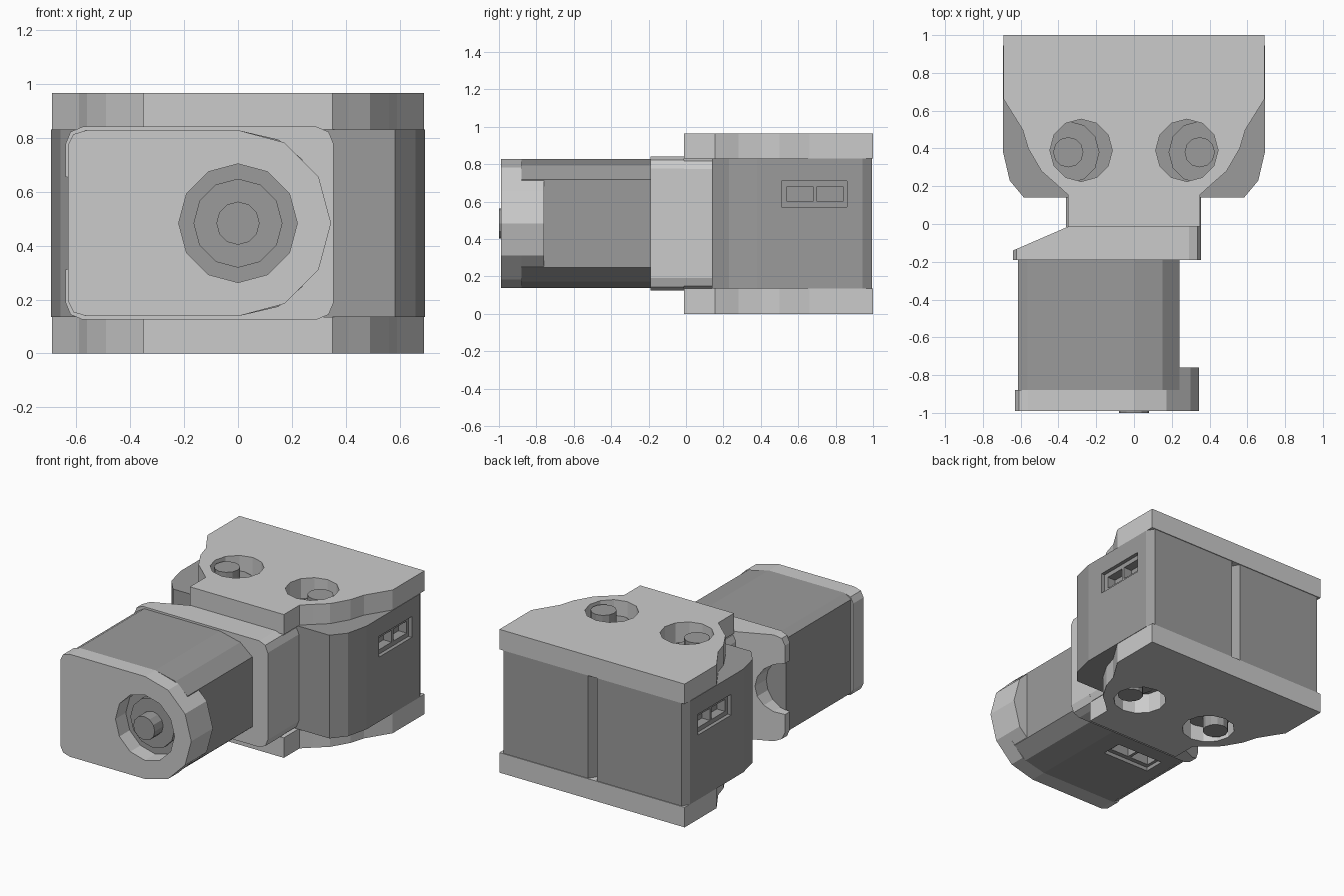
import bpy, bmesh
from math import radians, sin, cos, pi
from mathutils import Matrix, Vector

if "Cube" in bpy.data.objects:
    bpy.data.objects.remove(bpy.data.objects["Cube"])

dark = bpy.data.materials.new("dark_grey")
dark.diffuse_color = (0.33, 0.33, 0.33, 1)
dark.use_nodes = True
dark.node_tree.nodes["Principled BSDF"].inputs["Base Color"].default_value = dark.diffuse_color


def frame(u, v, w, origin):
    m = Matrix((u, v, w)).transposed().to_4x4()
    m.translation = origin
    return m


# Local frames: u = along the body, v = across it, w = along the shaft
WORLD = Matrix.Identity(4)
FRONT = frame((1, 0, 0), (0, 0, -1), (0, 1, 0), (0, -0.88, 0.483))
SIDES = {s: frame((0, -1, 0), (s, 0, 0), (0, 0, 1), (s * 0.348, 0.38, 0.135))
         for s in (1, -1)}


def prism(name, pts, w0, w1, m=WORLD, mat=None):
    bm = bmesh.new()
    f = bm.faces.new([bm.verts.new((p[0], p[1], w0)) for p in pts])
    ext = bmesh.ops.extrude_face_region(bm, geom=[f])["geom"]
    for v in ext:
        if isinstance(v, bmesh.types.BMVert):
            v.co.z = w1
    bm.transform(m)
    bmesh.ops.recalc_face_normals(bm, faces=bm.faces)
    me = bpy.data.meshes.new(name)
    bm.to_mesh(me)
    bm.free()
    ob = bpy.data.objects.new(name, me)
    bpy.context.collection.objects.link(ob)
    if mat:
        me.materials.append(mat)
    return ob


def circle(r, cu=0, cv=0, n=12):
    return [(cu + r * cos(2 * pi * i / n), cv + r * sin(2 * pi * i / n)) for i in range(n)]


def rect(u0, u1, v0, v1):
    return [(u0, v0), (u1, v0), (u1, v1), (u0, v1)]


def rounded(u0, u1, h, r):
    out = []
    for cu, cv, a in ((u1 - r, h - r, 0), (u0 + r, h - r, 90),
                      (u0 + r, r - h, 180), (u1 - r, r - h, 270)):
        out += [(cu + r * cos(radians(a + k)), cv + r * sin(radians(a + k))) for k in (0, 45, 90)]
    return out


def cut(ob, *cutters):
    for c in cutters:
        mod = ob.modifiers.new("cut", 'BOOLEAN')
        mod.operation, mod.solver, mod.object = 'DIFFERENCE', 'EXACT', c
        ev = ob.evaluated_get(bpy.context.evaluated_depsgraph_get())
        me = bpy.data.meshes.new_from_object(ev)
        ob.modifiers.clear()
        ob.data = me
        bpy.data.objects.remove(c)


def mirror_v(half):
    return half + [(u, -v) for u, v in reversed(half) if abs(v) > 1e-6]


# Servo: chamfered body, bosses, shafts and a recessed double socket
def servo(name, m):
    half = [(-0.615, 0.315), (-0.565, 0.345), (0, 0.345), (0.15, 0.31), (0.24, 0.235)]
    body = prism(name + "_body", mirror_v(half), 0, 0.695, m, dark)
    cut(body,
        prism("c", rect(-0.48, -0.13, 0.32, 0.4), 0.435, 0.575, m),
        prism("c", rect(-0.30, -0.16, 0.26, 0.4), 0.465, 0.545, m),
        prism("c", rect(-0.46, -0.32, 0.26, 0.4), 0.465, 0.545, m))
    for end, w, d in (("output", 0, -1), ("idler", 0.695, 1)):
        prism(f"{name}_{end}_boss", circle(0.165), w - d * 0.02, w + d * 0.03, m, dark)
        prism(f"{name}_{end}_shaft", circle(0.08), w, w + d * 0.12, m, dark)


servo("front_servo", FRONT)
servo("right_servo", SIDES[1])
servo("left_servo", SIDES[-1])

# Top and bottom bracket plates with shaft holes
edge = [(0.69, 1), (0.69, 0.66), (0.59, 0.50), (0.56, 0.40), (0.49, 0.28),
        (0.41, 0.21), (0.35, 0.155), (0.35, -0.012)]
outline = edge + [(-x, y) for x, y in reversed(edge)]
for name, z in (("bottom_plate", 0), ("top_plate", 0.83)):
    plate = prism(name, outline, z, z + 0.135)
    cut(plate, *[prism("c", circle(0.165, s * 0.28, 0.39), z - 0.1, z + 0.3) for s in (1, -1)])

# Front cap: straight left end, half-round right end, hole for the shaft
arc = [(0.345 * sin(radians(a)), 0.345 * cos(radians(a))) for a in (0, 30, 60, 90)]
cap = prism("front_cap", mirror_v([(-0.63, 0.29), (-0.61, 0.33), (-0.56, 0.345)] + arc),
            -0.11, 0, FRONT)
cut(cap, prism("c", circle(0.22), -0.3, 0.1, FRONT))
prism("cap_tongue", mirror_v([(0.24, 0.23), arc[2], arc[3]]), -0.005, 0.12, FRONT)

# Cradle behind the front servo: sloped left shoulder and round notch
cradle = prism("cradle", rounded(-0.64, 0.355, 0.358, 0.065), 0.69, 0.87, FRONT)
bm = bmesh.new()
bm.from_mesh(cradle.data)
cutp = bmesh.ops.bisect_plane(bm, geom=bm.verts[:] + bm.edges[:] + bm.faces[:],
                              plane_co=Vector((-0.64, -0.14, 0)),
                              plane_no=Vector((-0.13, 0.30, 0)), clear_outer=True)
bmesh.ops.holes_fill(bm, edges=[e for e in bm.edges if e.is_boundary])
bmesh.ops.recalc_face_normals(bm, faces=bm.faces)
bm.to_mesh(cradle.data)
bm.free()
cut(cradle, prism("c", circle(0.172, -0.64, 0, 16), 0.5, 1.2, FRONT))

# Block joining the cradle to the plates
prism("joining_block", rounded(-0.36, 0.355, 0.352, 0.06), 0.865, 1.025, FRONT)
